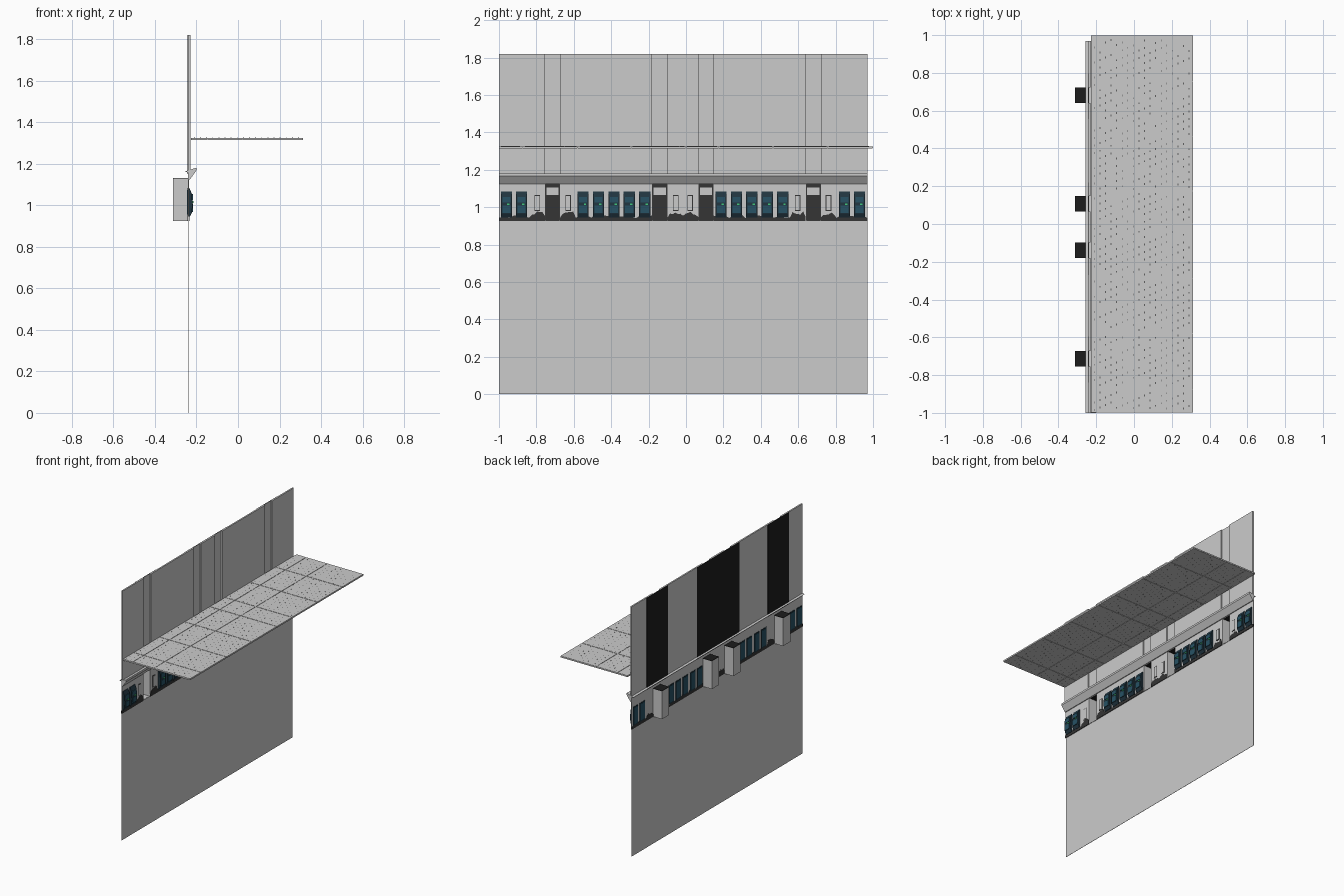
import bpy, bmesh, random
from mathutils import Vector

if "Cube" in bpy.data.objects:
    bpy.data.objects.remove(bpy.data.objects["Cube"])

random.seed(4)
Y0, Y1 = -1.0, 0.97
MID = -0.0165                      # symmetry line of the facade along y


def mat(name, r, g, b):
    m = bpy.data.materials.new(name)
    m.diffuse_color = (r, g, b, 1)
    m.use_nodes = True
    m.node_tree.nodes["Principled BSDF"].inputs["Base Color"].default_value = m.diffuse_color
    return m


BLACK = mat("black", 0.012, 0.012, 0.012)
DARK = mat("dark_grey", 0.035, 0.035, 0.035)
BLUE = mat("screen_blue", 0.02, 0.085, 0.13)
NAVY = mat("navy", 0.015, 0.035, 0.05)
GREEN = mat("green_light", 0.05, 0.6, 0.2)
PALE = mat("pale", 0.75, 0.75, 0.75)
HOLE = mat("hole_grey", 0.12, 0.12, 0.12)


def boxes(name, items, material=None, bevel=0):
    """One object from (x0, x1, y0, y1, z0, z1) boxes."""
    bm = bmesh.new()
    for x0, x1, y0, y1, z0, z1 in items:
        vs = bmesh.ops.create_cube(bm, size=1)["verts"]
        for v in vs:
            v.co = Vector(((x0 + x1) / 2 + v.co.x * (x1 - x0),
                           (y0 + y1) / 2 + v.co.y * (y1 - y0),
                           (z0 + z1) / 2 + v.co.z * (z1 - z0)))
    return finish(name, bm, material, bevel)


def finish(name, bm, material=None, bevel=0):
    bmesh.ops.recalc_face_normals(bm, faces=bm.faces)
    me = bpy.data.meshes.new(name)
    bm.to_mesh(me)
    bm.free()
    ob = bpy.data.objects.new(name, me)
    bpy.context.collection.objects.link(ob)
    if material:
        me.materials.append(material)
    if bevel:
        mod = ob.modifiers.new("bevel", "BEVEL")
        mod.width = bevel
        mod.segments = 1
    return ob


def prism(bm, outline, y0, y1):
    """Extrude an (x, z) outline along y."""
    f = bm.faces.new([bm.verts.new((x, y0, z)) for x, z in outline])
    r = bmesh.ops.extrude_face_region(bm, geom=[f])
    bmesh.ops.translate(bm, vec=(0, y1 - y0, 0),
                        verts=[v for v in r["geom"] if isinstance(v, bmesh.types.BMVert)])


def mirrored(values):
    return sorted(list(values) + [2 * MID - v for v in values])


bays = mirrored([-0.714, -0.14])                                   # alcove centres
machines = mirrored([-0.96, -0.88, -0.55, -0.468, -0.385, -0.303, -0.22])
posters = mirrored([-0.795, -0.63, -0.055])
HW = 0.041                                                         # alcove half width

# stretches of facade between the alcoves
ends = [Y0] + [e for b in bays for e in (b - HW, b + HW)] + [Y1]
spans = list(zip(ends[0::2], ends[1::2]))

# walls
boxes("lower_wall", [(-0.241, -0.239, Y0, Y1, 0, 0.93)])
boxes("upper_wall_panels", [(-0.241, -0.230, a, b, 1.13, 1.82) for a, b in spans])
boxes("upper_wall_recesses", [(-0.241, -0.239, b - HW, b + HW, 1.13, 1.82) for b in bays])
boxes("upper_wall_dark_backing",
      [(-0.2435, -0.241, a, b, 1.15, 1.82)
       for a, b in ((-0.838, -0.596), (-0.27, 0.22), (0.556, 0.797))], BLACK)
boxes("machine_band_wall", [(-0.241, -0.237, a, b, 0.925, 1.14) for a, b in spans])

# sloped trim along the top of the band
bm = bmesh.new()
prism(bm, [(-0.256, 1.163), (-0.201, 1.181), (-0.201, 1.167), (-0.231, 1.125),
           (-0.241, 1.125), (-0.241, 1.158)], Y0, Y1)
finish("sloped_trim", bm)

# alcoves behind the wall, open to the front
shell, lining, sign, roof = [], [], [], []
for b in bays:
    l, r = b - HW, b + HW
    shell += [(-0.312, -0.309, l, r, 0.925, 1.128),
              (-0.312, -0.237, l, l + 0.003, 0.925, 1.128),
              (-0.312, -0.237, r - 0.003, r, 0.925, 1.128),
              (-0.312, -0.237, l, r, 0.925, 0.928)]
    roof.append((-0.312, -0.237, l, r, 1.128, 1.131))
    lining.append((-0.309, -0.307, l + 0.003, r - 0.003, 0.928, 1.128))
    sign.append((-0.307, -0.304, l + 0.008, r - 0.008, 1.065, 1.105))
boxes("alcove_shells", shell)
boxes("alcove_roofs", roof, BLACK)
boxes("alcove_linings", lining, DARK)
boxes("alcove_light_panels", sign, PALE)

# machines: dark curved body, blue screen, front shelf, green light
bm = bmesh.new()
for m in machines:
    prism(bm, [(-0.243, 0.945), (-0.232, 0.945), (-0.222, 0.965), (-0.219, 1.0),
               (-0.222, 1.055), (-0.234, 1.083), (-0.243, 1.083)], m - 0.03, m + 0.03)
finish("machine_bodies", bm, NAVY)
boxes("machine_screens", [(-0.224, -0.2175, m - 0.022, m + 0.022, 1.025, 1.055) for m in machines]
      + [(-0.224, -0.2165, m - 0.022, m + 0.022, 0.968, 1.008) for m in machines], BLUE)
boxes("machine_back_panels", [(-0.245, -0.243, m - 0.024, m + 0.024, 0.955, 1.075)
                              for m in machines], BLUE)
boxes("machine_lights", [(-0.22, -0.215, m + 0.004, m + 0.016, 1.012, 1.02)
                         for m in machines], GREEN)

# narrow posters in dark frames
boxes("poster_frames", [(-0.24, -0.235, p - 0.015, p + 0.015, 0.98, 1.065) for p in posters], DARK)
boxes("posters", [(-0.236, -0.2335, p - 0.011, p + 0.011, 0.985, 1.06) for p in posters], PALE)

# uneven dark skirting, higher below the posters
bm = bmesh.new()
for a, b in spans:
    n = max(3, round((b - a) / 0.014))
    top = []
    for i in range(n + 1):
        y = a + (b - a) * i / n
        near = min(abs(y - p) for p in posters) < 0.035
        top.append((y, random.uniform(0.958, 0.978) if near else random.uniform(0.942, 0.958)))
    outline = [(a, 0.925)] + top + [(b, 0.925)]
    f = bm.faces.new([bm.verts.new((-0.2425, y, z)) for y, z in outline])
    r = bmesh.ops.extrude_face_region(bm, geom=[f])
    bmesh.ops.translate(bm, vec=(0.0085, 0, 0),
                        verts=[v for v in r["geom"] if isinstance(v, bmesh.types.BMVert)])
finish("dark_skirting", bm, DARK)

# ceiling: tiles over a slightly thinner core, so the joints read as grooves
xs = [-0.227, -0.147, 0.023, 0.312]
ys = [-1.0, -0.875, -0.58, -0.29, 0.0, 0.175, 0.465, 0.755, 1.0]
g = 0.002
boxes("ceiling_core", [(-0.226, 0.311, -0.999, 0.999, 1.3165, 1.3235)])
boxes("ceiling_tiles", [(x0 + (g if i else 0), x1 - (g if i < 2 else 0), y0 + g, y1 - g, 1.3145, 1.3255)
                        for i, (x0, x1) in enumerate(zip(xs, xs[1:]))
                        for y0, y1 in zip(ys, ys[1:])])

# small slots in staggered rows on both faces of the ceiling
slots = []
for i in range(18):
    x = -0.21 + i * 0.0295
    for j in range(49):
        y = -0.985 + j * 0.04 + (0.013 * i) % 0.04
        if y < 0.985 and min(abs(y - k) for k in ys) > 0.01 and random.random() < 0.8:
            slots.append((x - 0.002, x + 0.002, y - 0.005, y + 0.005, 1.3142, 1.3258))
boxes("ceiling_slots", slots, HOLE)
